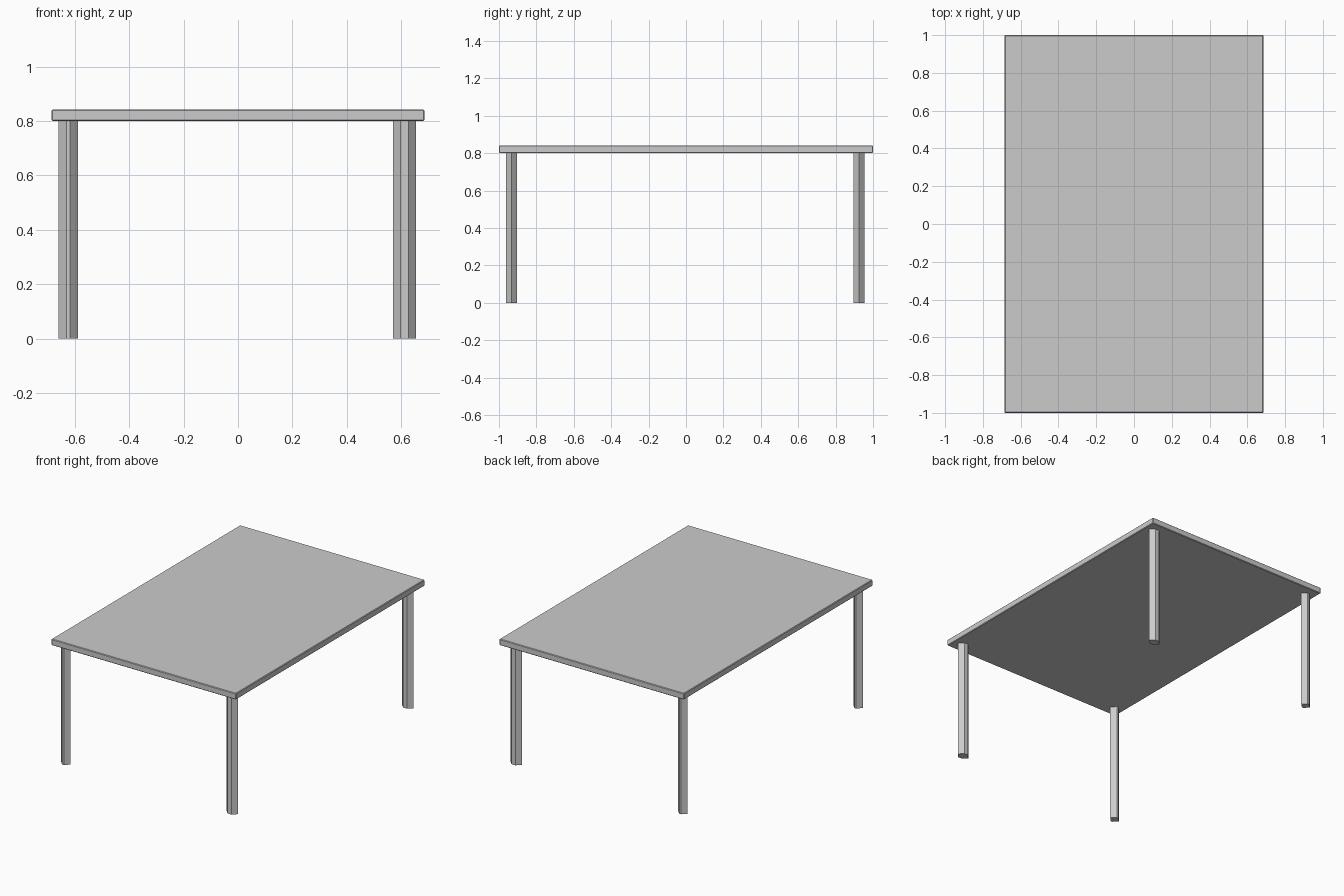
import bpy, bmesh

if "Cube" in bpy.data.objects:
    bpy.data.objects.remove(bpy.data.objects["Cube"])

def new_object(name, bm):
    bmesh.ops.recalc_face_normals(bm, faces=bm.faces)
    mesh = bpy.data.meshes.new(name)
    bm.to_mesh(mesh)
    bm.free()
    obj = bpy.data.objects.new(name, mesh)
    bpy.context.collection.objects.link(obj)
    return obj

# Table top: thin slab with slightly eased edges
bm = bmesh.new()
bmesh.ops.create_cube(bm, size=1)
bmesh.ops.scale(bm, vec=(1.37, 2.0, 0.042), verts=bm.verts)
bmesh.ops.translate(bm, vec=(0, 0, 0.821), verts=bm.verts)
top = new_object("table_top", bm)
bevel = top.modifiers.new("eased_edges", 'BEVEL')
bevel.width = 0.004
bevel.segments = 1

# Legs: six-sided prisms, pointed along x, flat along y
def leg(name, x, y, half_x, half_flat, half_y):
    profile = [(half_x, 0), (half_flat, half_y), (-half_flat, half_y),
               (-half_x, 0), (-half_flat, -half_y), (half_flat, -half_y)]
    bm = bmesh.new()
    base = bm.faces.new([bm.verts.new((x + px, y + py, 0)) for px, py in profile])
    ext = bmesh.ops.extrude_face_region(bm, geom=[base], use_keep_orig=True)
    verts = [g for g in ext["geom"] if isinstance(g, bmesh.types.BMVert)]
    bmesh.ops.translate(bm, vec=(0, 0, 0.80), verts=verts)
    new_object(name, bm)

for row, y, half_y in (("front", -0.933, 0.03), ("back", 0.925, 0.0285)):
    leg(row + "_left_leg", -0.624, y, 0.0355, 0.006, half_y)
    leg(row + "_right_leg", 0.612, y, 0.043, 0.014, half_y)
